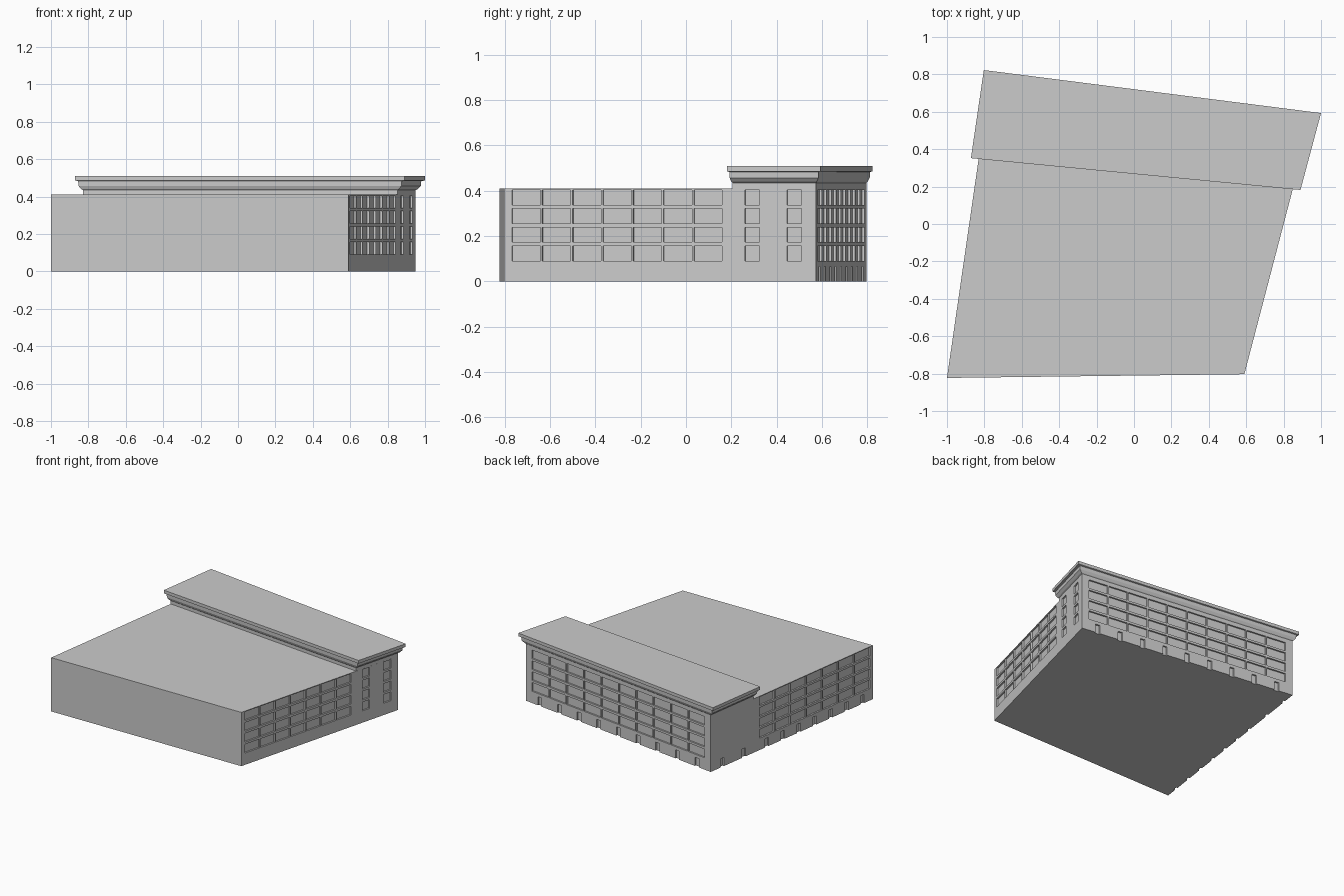
import bpy, bmesh
from mathutils import Vector

if "Cube" in bpy.data.objects:
    bpy.data.objects.remove(bpy.data.objects["Cube"])

# Wall corners (counter-clockwise): front left, front right, back right, back left
FL, FR = Vector((-1.0, -0.823)), Vector((0.59, -0.803))
BR, BL = Vector((0.95, 0.573)), Vector((-0.766, 0.796))
# Rear block outline at wall level and at the cornice edge
NECK = [Vector((-0.829, 0.371)), Vector((0.853, 0.205)), BR, BL]
CROWN = [Vector((-0.872, 0.352)), Vector((0.89, 0.182)), Vector((1.0, 0.593)), Vector((-0.803, 0.823))]


def finish(bm, name):
    bmesh.ops.recalc_face_normals(bm, faces=bm.faces)
    me = bpy.data.meshes.new(name)
    bm.to_mesh(me)
    bm.free()
    ob = bpy.data.objects.new(name, me)
    bpy.context.collection.objects.link(ob)
    return ob


def loft(bm, layers):
    """Closed solid through a stack of (outline, height) rings."""
    rings = [[bm.verts.new((p.x, p.y, z)) for p in pts] for pts, z in layers]
    for a, b in zip(rings, rings[1:]):
        for i in range(len(a)):
            j = (i + 1) % len(a)
            bm.faces.new((a[i], a[j], b[j], b[i]))
    bm.faces.new(rings[0][::-1])
    bm.faces.new(rings[-1])


def recess(bm, p, q, u0, u1, z0, z1, depth=0.012):
    """Box cutter in wall p-q between distances u0 and u1."""
    d = (q - p).normalized()
    out = Vector((d.y, -d.x))
    a, b = p + d * u0, p + d * u1
    pts = [a + out * 0.02, b + out * 0.02, b - out * depth, a - out * depth]
    loft(bm, [(pts, z0), (pts, z1)])


ROWS = [(0.09, 0.156), (0.173, 0.239), (0.256, 0.322), (0.338, 0.404)]


def windows(bm, p, q, start, end, cols, gap=0.009):
    """Grid of windows; start and end are fractions along the wall."""
    length = (q - p).length
    s, step = start * length, (end - start) * length / cols
    for c in range(cols):
        for z0, z1 in ROWS:
            recess(bm, p, q, s + c * step + gap / 2, s + (c + 1) * step - gap / 2, z0, z1)


def doors(bm, p, q, centres, width=0.036):
    length = (q - p).length
    for f in centres:
        recess(bm, p, q, f * length - width / 2, f * length + width / 2, -0.02, 0.066)


# Main building block
bm = bmesh.new()
outline = [FL, FR, BR, BL]
loft(bm, [(outline, 0), (outline, 0.41)])
body = finish(bm, "building_walls")

# Window and door recesses
bm = bmesh.new()
windows(bm, FR, BR, 0.022, 0.703, 7)
windows(bm, FR, BR, 0.769, 0.822, 1)
windows(bm, FR, BR, 0.904, 0.957, 1)
windows(bm, BR, BL, 0.03, 0.97, 10)
doors(bm, BR, BL, [0.075 + 0.10625 * i for i in range(9)])
windows(bm, BL, FL, 0.297, 0.985, 7)
doors(bm, BL, FL, [0.07, 0.205] + [0.346 + 0.0983 * i for i in range(7)])
cutter = finish(bm, "opening_cutter")
cutter.hide_render = True

mod = body.modifiers.new("openings", 'BOOLEAN')
mod.operation = 'DIFFERENCE'
mod.solver = 'EXACT'
mod.object = cutter
bpy.context.view_layer.objects.active = body
bpy.ops.object.modifier_apply(modifier=mod.name)
bpy.data.objects.remove(cutter)

# Raised rear roof with stepped cornice
profile = [(0, 0.41), (0, 0.435), (0.2, 0.44), (0.55, 0.457), (0.6, 0.483), (1, 0.486), (1, 0.51)]
bm = bmesh.new()
loft(bm, [([a.lerp(b, t) for a, b in zip(NECK, CROWN)], z) for t, z in profile])
finish(bm, "rear_cornice")
